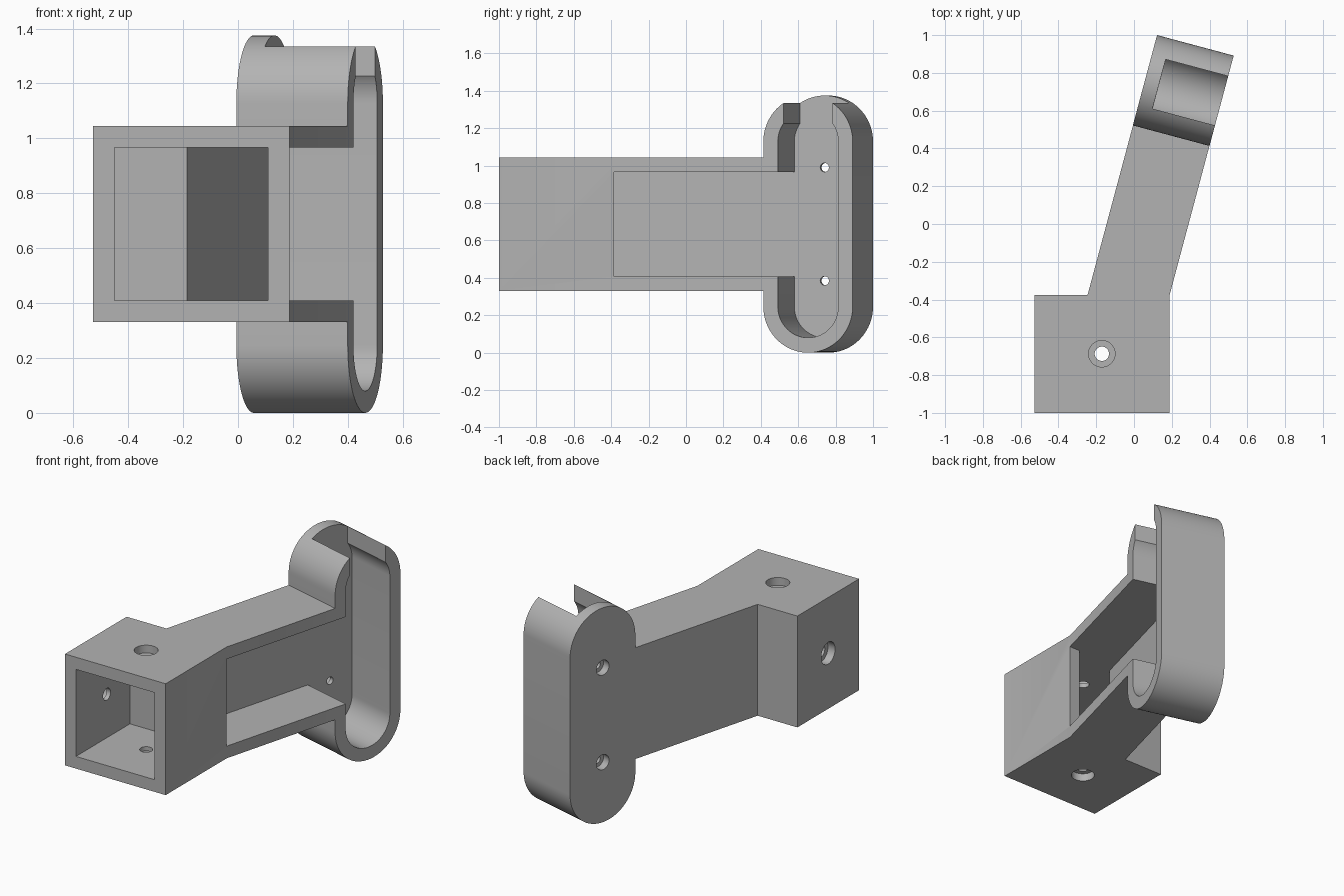
import bpy, bmesh, math
from mathutils import Vector, Matrix

cube = bpy.data.objects.get("Cube")
if cube:
    bpy.data.objects.remove(cube, do_unlink=True)

# Main dimensions
WALL = 0.078
MID_Z = 0.6875
HALF_H = 0.357
HEAD_R = 0.2475
HEAD_W = 0.42
ANGLE = math.radians(15)
ALONG = Vector((math.sin(ANGLE), math.cos(ANGLE), 0))
ACROSS = Vector((math.cos(ANGLE), -math.sin(ANGLE), 0))
CORNER = Vector((-0.006, 0.522, 0))      # near outer corner of the head
BLOCK_L, BLOCK_R, BLOCK_BACK = -0.5275, 0.187, -0.375

grey = bpy.data.materials.new("light_grey")
grey.use_nodes = True
colour = (0.45, 0.45, 0.45, 1)
grey.diffuse_color = colour
grey.node_tree.nodes["Principled BSDF"].inputs["Base Color"].default_value = colour


def head_point(u, v, z=0):
    """Point given along and across the angled arm."""
    return CORNER + ALONG * u + ACROSS * v + Vector((0, 0, z))


def arm_line(v, y):
    """Plan point on the arm's long line at offset v, at depth y."""
    p = head_point(0, v)
    return p + ALONG * ((y - p.y) / ALONG.y)


def prism(name, points, offset):
    """Solid made by sweeping a closed outline along offset."""
    bm = bmesh.new()
    face = bm.faces.new([bm.verts.new(p) for p in points])
    swept = bmesh.ops.extrude_face_region(bm, geom=[face])
    moved = [g for g in swept["geom"] if isinstance(g, bmesh.types.BMVert)]
    bmesh.ops.translate(bm, verts=moved, vec=offset)
    bmesh.ops.recalc_face_normals(bm, faces=bm.faces)
    mesh = bpy.data.meshes.new(name)
    bm.to_mesh(mesh)
    bm.free()
    mesh.materials.append(grey)
    obj = bpy.data.objects.new(name, mesh)
    bpy.context.collection.objects.link(obj)
    return obj


def plan_prism(name, outline, half_height):
    base = [Vector((p[0], p[1], MID_Z - half_height)) for p in outline]
    return prism(name, base, Vector((0, 0, 2 * half_height)))


def stadium(name, radius, v0, v1, steps=40):
    """Upright rounded slot shape in the head's frame."""
    straight = MID_Z - HEAD_R
    pts = []
    for side in (1, -1):
        for i in range(steps + 1):
            a = math.pi * i / steps
            pts.append(head_point(HEAD_R + side * radius * math.cos(a), v0,
                                  MID_Z + side * (straight + radius * math.sin(a))))
    return prism(name, pts, ACROSS * (v1 - v0))


def drill(name, start, direction, radius, depth):
    direction = direction.normalized()
    turn = direction.to_track_quat('Z', 'Y').to_matrix()
    ring = [start + turn @ Vector((radius * math.cos(a), radius * math.sin(a), 0))
            for a in (math.tau * i / 40 for i in range(40))]
    return prism(name, ring, direction * depth)


def combine(target, tool, operation):
    mod = target.modifiers.new(operation.lower(), 'BOOLEAN')
    mod.operation = operation
    mod.solver = 'EXACT'
    mod.object = tool
    tool.hide_render = True
    graph = bpy.context.evaluated_depsgraph_get()
    mesh = bpy.data.meshes.new_from_object(target.evaluated_get(graph))
    target.modifiers.clear()
    target.data = mesh
    bpy.data.objects.remove(tool, do_unlink=True)


# Square socket block and angled arm, with the rounded head joined on
eps = 0.0006
bracket = plan_prism("angled_bracket", [
    (BLOCK_L, -1), (BLOCK_R, -1), (BLOCK_R, -0.382),
    head_point(HEAD_R, HEAD_W - eps), head_point(HEAD_R, eps),
    arm_line(eps, BLOCK_BACK), (BLOCK_L, BLOCK_BACK)], HALF_H)
combine(bracket, stadium("head", HEAD_R, 0, HEAD_W), 'UNION')

# Hollow head, open on its outer side
cutters = [stadium("head_recess", HEAD_R - WALL - 0.002, WALL, 0.6)]

# Socket opening that runs on into the side-open arm channel
back = BLOCK_BACK - WALL
cutters.append(plan_prism("channel", [
    (BLOCK_L + WALL, -1.1), (BLOCK_R - WALL, -1.1), (BLOCK_R - WALL, -0.384),
    (0.6, -0.384), head_point(0.2, 0.6), head_point(0.2, WALL + eps),
    arm_line(WALL + eps, back), (BLOCK_L + WALL, back)], HALF_H - WALL))

# Slot through the top of the head
slot = [head_point(HEAD_R + s * 0.135, v, 1.12)
        for s, v in ((-1, WALL - eps), (1, WALL - eps), (1, 0.6), (-1, 0.6))]
cutters.append(prism("top_slot", slot, Vector((0, 0, 0.4))))

# Stepped screw holes: top, bottom and right of the block, then two in the head
middle = Vector(((BLOCK_L + BLOCK_R) / 2, -0.687, MID_Z))
holes = [(middle + d * HALF_H, -d, 0.07, 0.038)
         for d in (Vector((0, 0, 1)), Vector((0, 0, -1)), Vector((-1, 0, 0)))]
holes += [(head_point(HEAD_R, 0, MID_Z + s * 0.303), ACROSS, 0.048, 0.024)
          for s in (1, -1)]
for surface, inward, wide, narrow in holes:
    start = surface - inward * 0.05
    cutters.append(drill("screw_head", start, inward, wide, 0.1))
    cutters.append(drill("screw_shank", start, inward, narrow, 0.2))

for cutter in cutters:
    combine(bracket, cutter, 'DIFFERENCE')

# Smooth curves, crisp edges
bpy.ops.object.select_all(action='DESELECT')
bracket.select_set(True)
bpy.context.view_layer.objects.active = bracket
bpy.ops.object.shade_smooth_by_angle(angle=math.radians(30))
